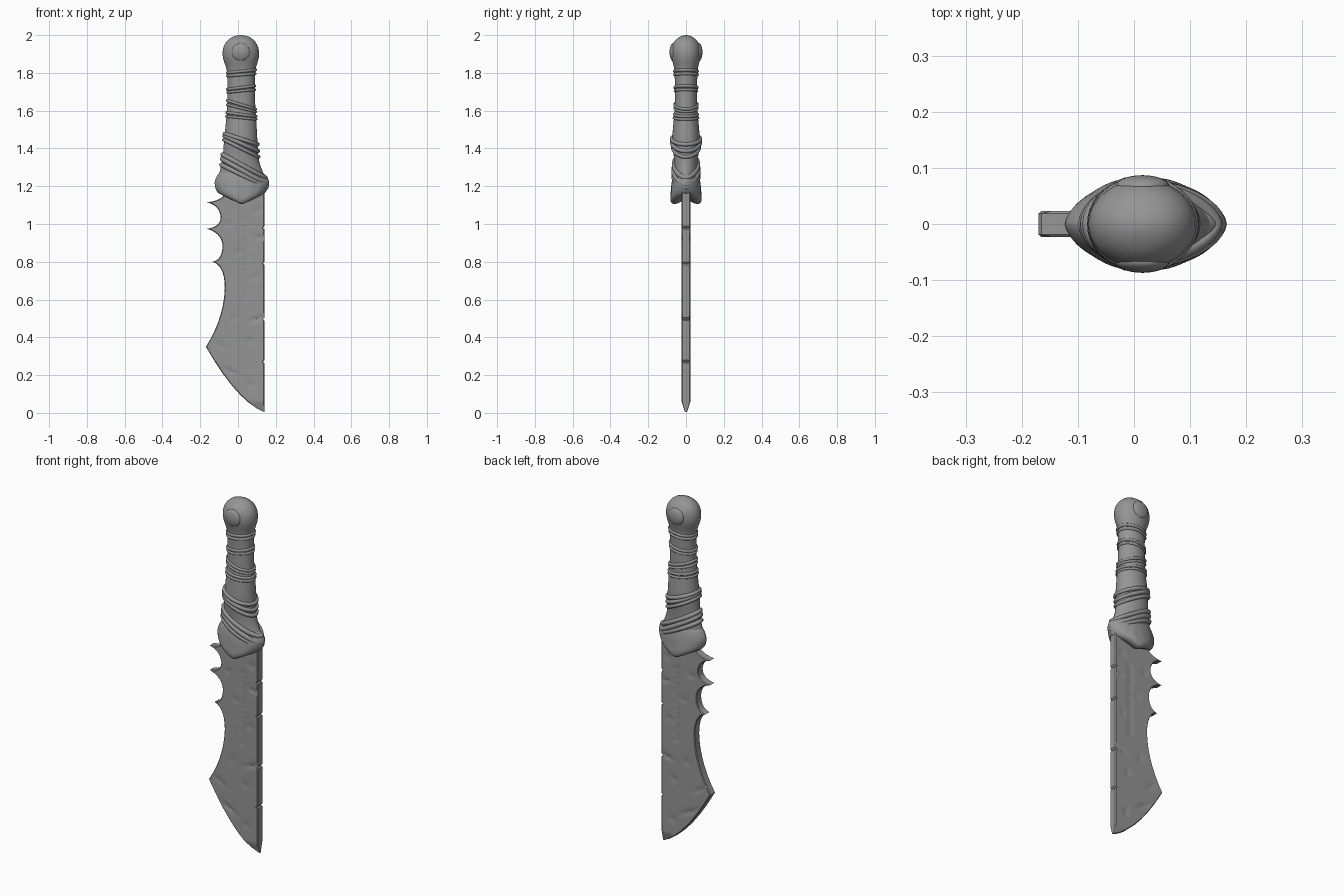
import bpy, bmesh, math
from mathutils import Matrix, Vector

if "Cube" in bpy.data.objects:
    bpy.data.objects.remove(bpy.data.objects["Cube"])

# Dark grey used on every part
grey = bpy.data.materials.new("dark_grey")
grey.diffuse_color = (.3, .3, .3, 1)
grey.use_nodes = True
grey.node_tree.nodes["Principled BSDF"].inputs["Base Color"].default_value = grey.diffuse_color


def finish(ob, angle):
    ob.data.materials.append(grey)
    bpy.ops.object.select_all(action='DESELECT')
    ob.select_set(True)
    bpy.context.view_layer.objects.active = ob
    if ob.type == 'CURVE':
        bpy.ops.object.convert(target='MESH')
    bpy.ops.object.shade_smooth_by_angle(angle=math.radians(angle))


def make_object(name, bm, angle=40):
    bmesh.ops.recalc_face_normals(bm, faces=bm.faces)
    mesh = bpy.data.meshes.new(name)
    bm.to_mesh(mesh)
    bm.free()
    ob = bpy.data.objects.new(name, mesh)
    bpy.context.collection.objects.link(ob)
    finish(ob, angle)
    return ob


def section_point(x0, x1, ry, p, a):
    """Point on an oval; p above 1 pinches the two x ends."""
    s = math.sin(a)
    return ((x0 + x1) / 2 + (x1 - x0) / 2 * math.cos(a),
            ry * math.copysign(abs(s) ** p, s))


def loft(name, rings, angle=60):
    bm = bmesh.new()
    loops = [[bm.verts.new(p) for p in r] for r in rings]
    n = len(loops[0])
    for a, b in zip(loops, loops[1:]):
        for i in range(n):
            bm.faces.new((a[i], a[(i + 1) % n], b[(i + 1) % n], b[i]))
    bm.faces.new(loops[0])
    bm.faces.new(loops[-1])
    ob = make_object(name, bm, angle)
    sub = ob.modifiers.new("smooth", 'SUBSURF')
    sub.levels = sub.render_levels = 1


# Blade outline: quadratic curves (control, end) running round from the tip
arcs = [((-.005, .06), (-.17, .35)), ((-.075, .5), (-.07, .66)),
        ((-.07, .78), (-.135, .80)), ((-.085, .81), (-.082, .88)),
        ((-.082, .95), (-.165, .975)), ((-.09, .985), (-.092, 1.04)),
        ((-.1, 1.10), (-.165, 1.115)), ((-.11, 1.12), (-.08, 1.145))]
outline = [Vector((.14, .004))]
for c, e in arcs:
    c, e, s = Vector(c), Vector(e), outline[-1]
    for i in range(1, 8):
        t = i / 7
        outline.append(s * (1 - t) ** 2 + c * 2 * t * (1 - t) + e * t * t)
outline += [Vector((-.08, 1.19)), Vector((.14, 1.19))]
# small chips along the straight back
for z in (.98, .79, .495, .27):
    outline += [Vector((.14, z + .009)), Vector((.133, z)), Vector((.14, z - .006))]

# Blade plate: two outlines joined by a rim, then chamfered
bm = bmesh.new()
sides = [[bm.verts.new((p.x, y, p.y)) for p in outline] for y in (-.023, .023)]
n = len(outline)
for side in sides:
    bm.faces.new(side)
for i in range(n):
    j = (i + 1) % n
    bm.faces.new((sides[0][i], sides[0][j], sides[1][j], sides[1][i]))
bmesh.ops.recalc_face_normals(bm, faces=bm.faces)
rim = [e for e in bm.edges if abs(e.verts[0].co.y - e.verts[1].co.y) < .001]
bmesh.ops.bevel(bm, geom=rim, offset=.004, segments=1, affect='EDGES', clamp_overlap=False)


# Slice the plate into a fine grid so that wear can be pressed into it
def slice_at(co, no):
    bmesh.ops.bisect_plane(bm, geom=bm.verts[:] + bm.edges[:] + bm.faces[:],
                           plane_co=co, plane_no=no)


for i in range(1, 98):
    slice_at((0, 0, .0121 * i), (0, 0, 1))
for i in range(25):
    slice_at((-.1571 + .0121 * i, 0, 0), (1, 0, 0))

# Wear: x, z, half length, half width, turn, depth
wear = [(.045, .61 + i * .029, .016, .008, .5 if i % 2 else -.4, .005) for i in range(15)]
wear += [(.11, .5, .05, .009, .3, .007), (-.04, .22, .05, .009, -.5, .007),
         (-.1, .36, .04, .009, -.6, .006), (.115, .93, .03, .009, -.2, .006),
         (.06, .38, .016, .016, 0, .005), (-.02, .5, .014, .02, 0, .004),
         (.09, .72, .016, .014, 0, .004), (0, .85, .016, .014, 0, .004),
         (.07, .15, .014, .018, 0, .005), (.1, 1.07, .018, .014, 0, .005),
         (-.05, 1.0, .016, .014, 0, .005)]
for v in bm.verts:
    if abs(v.co.y) > .0225:
        dip = 0
        for x, z, hl, hw, turn, depth in wear:
            dx, dz = v.co.x - x, v.co.z - z
            u = (dx * math.cos(turn) + dz * math.sin(turn)) / hl
            w = (dz * math.cos(turn) - dx * math.sin(turn)) / hw
            dip = max(dip, depth * math.exp(-u * u - w * w))
        v.co.y -= math.copysign(dip, v.co.y)
    if v.co.z < .06:     # thin the tip
        v.co.y *= .2 + .8 * max(v.co.z, 0) / .06
make_object("blade", bm, 30)

# Grip with rounded pommel: z, left x, right x, half depth, end pinch
grip = [(1.18, -.108, .15, .07, 1.4), (1.22, -.112, .152, .07, 1.4),
        (1.26, -.102, .14, .066, 1.3), (1.32, -.086, .112, .062, 1.1),
        (1.38, -.078, .106, .066, 1), (1.44, -.075, .103, .076, 1),
        (1.5, -.068, .1, .07, 1), (1.6, -.058, .093, .06, 1),
        (1.7, -.055, .088, .058, 1), (1.8, -.056, .09, .06, 1),
        (1.835, -.064, .096, .064, 1), (1.87, -.08, .11, .076, 1),
        (1.91, -.084, .114, .082, 1), (1.95, -.075, .105, .075, 1),
        (1.98, -.05, .08, .053, 1), (1.996, -.022, .052, .024, 1),
        (2.0, .01, .02, .005, 1)]
turns = [i * math.tau / 40 for i in range(40)]
loft("grip", [[(*section_point(*g[1:], a), g[0]) for a in turns] for g in grip])

# Guard: pinched oval collar with a V-shaped lower rim and a few pits
collar = [(1.30, 0, -.085, .11, .058, 1.1), (1.255, 0, -.112, .148, .07, 1.3),
          (1.20, .2, -.125, .167, .081, 1.3), (1.165, .3, -.124, .165, .086, 1.3),
          (1.13, .4, -.12, .157, .088, 1.3), (1.105, .48, -.11, .145, .08, 1.3),
          (1.10, .5, -.1, .135, .06, 1.3), (1.11, .42, -.08, .12, .03, 1.3)]
pits = [(-.015, 1.185), (.045, 1.18), (.02, 1.15), (-.07, 1.2), (.09, 1.19)]
rings = []
for z, v, *sec in collar:
    ring = []
    for a in turns:
        x, y = section_point(*sec, a)
        zz = z + v * abs(x - .02)
        dip = sum(math.exp(-((x - px) ** 2 + (zz - pz) ** 2) / .0003) for px, pz in pits)
        ring.append((x, y * (1 - .12 * min(dip, 1)), zz))
    rings.append(ring)
loft("guard", rings)


def section_at(z):
    z = min(max(z, grip[0][0]), 2.0)
    for a, b in zip(grip, grip[1:]):
        if z <= b[0]:
            t = (z - a[0]) / (b[0] - a[0])
            return [p + (q - p) * t for p, q in zip(a[1:], b[1:])]


# Cord wraps: tilted rings that hug the grip (centre z, slope, thickness)
wraps = [(1.808, .1, .008), (1.79, .08, .008), (1.722, .13, .008), (1.704, .1, .007),
         (1.632, -.3, .008), (1.614, -.25, .007), (1.58, -.13, .008), (1.562, -.1, .007),
         (1.45, -.32, .011), (1.427, -.45, .011), (1.402, -.5, .010),
         (1.315, -.55, .013), (1.288, -.58, .014), (1.262, -.5, .012)]
for k, (zc, slope, r) in enumerate(wraps):
    pts = []
    for a in turns:
        z = zc
        for _ in range(8):
            x, y = section_point(*section_at(z), a)
            z = zc + slope * (x - .015)
        pts.append((x, y, z, 1))
    cu = bpy.data.curves.new(f"cord_wrap_{k + 1}", 'CURVE')
    cu.dimensions = '3D'
    cu.bevel_depth, cu.bevel_resolution = r, 3
    sp = cu.splines.new('POLY')
    sp.points.add(len(pts) - 1)
    for p, co in zip(sp.points, pts):
        p.co = co
    sp.use_cyclic_u = True
    ob = bpy.data.objects.new(cu.name, cu)
    bpy.context.collection.objects.link(ob)
    finish(ob, 60)

# Pommel studs: low domes on both faces
for name, y in (("front_stud", -.067), ("back_stud", .067)):
    bm = bmesh.new()
    bmesh.ops.create_uvsphere(bm, u_segments=32, v_segments=16, radius=1,
                              matrix=Matrix.Translation((.015, y, 1.91))
                              @ Matrix.Diagonal((.048, .02, .048, 1)))
    make_object(name, bm, 60)
